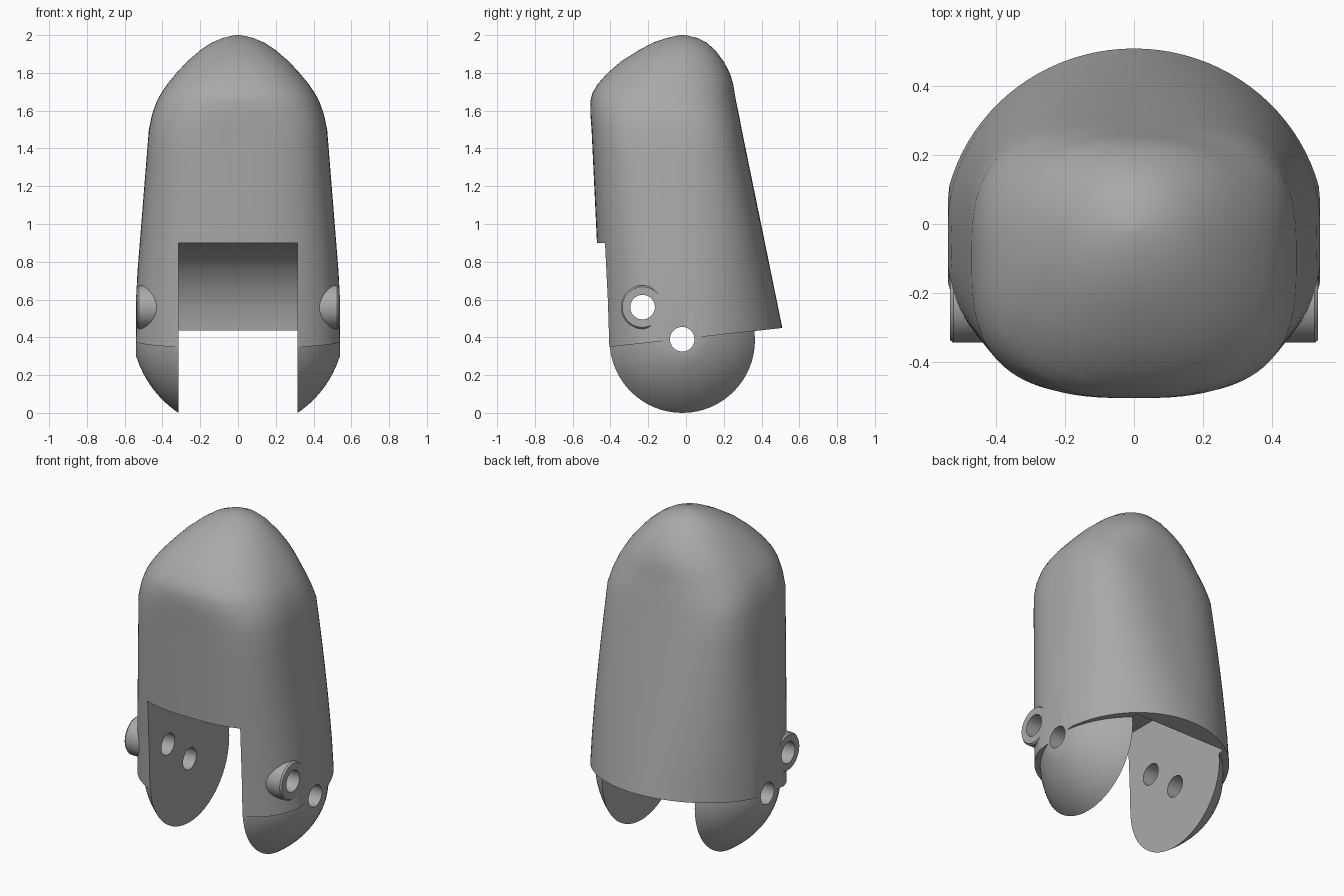
import bpy, bmesh, math
from mathutils import Matrix, Vector

if "Cube" in bpy.data.objects:
    bpy.data.objects.remove(bpy.data.objects["Cube"], do_unlink=True)

grey = bpy.data.materials.new("plain grey")
grey.use_nodes = True
colour = (0.4, 0.4, 0.4, 1)
grey.diffuse_color = colour
grey.node_tree.nodes["Principled BSDF"].inputs["Base Color"].default_value = colour

SLOT = 0.315          # half width of the fork gap
PIN_Y, PIN_Z = -0.02, 0.385
SIDE = 0.54           # flat limit of the flanks


def add_object(name, bm):
    bmesh.ops.recalc_face_normals(bm, faces=bm.faces)
    mesh = bpy.data.meshes.new(name)
    bm.to_mesh(mesh)
    bm.free()
    mesh.materials.append(grey)
    obj = bpy.data.objects.new(name, mesh)
    bpy.context.collection.objects.link(obj)
    return obj


def loft(name, rings):
    bm = bmesh.new()
    loops = [[bm.verts.new(p) for p in ring] for ring in rings]
    n = len(loops[0])
    for a, b in zip(loops, loops[1:]):
        for i in range(n):
            j = (i + 1) % n
            bm.faces.new((a[i], a[j], b[j], b[i]))
    bm.faces.new(loops[0])
    bm.faces.new(loops[-1])
    return add_object(name, bm)


def x_circle(x, r, y, z, n=64):
    return [(x, y + r * math.cos(2 * math.pi * i / n), z + r * math.sin(2 * math.pi * i / n))
            for i in range(n)]


def x_lathe(name, profile, y, z):
    return loft(name, [x_circle(x, r, y, z) for x, r in profile])


def boolean(target, tool, operation):
    mod = target.modifiers.new("boolean", "BOOLEAN")
    mod.operation, mod.solver, mod.object = operation, "EXACT", tool
    graph = bpy.context.evaluated_depsgraph_get()
    mesh = bpy.data.meshes.new_from_object(target.evaluated_get(graph))
    target.modifiers.clear()
    target.data = mesh
    bpy.data.objects.remove(tool, do_unlink=True)


def section(z, w, front, back, mid, nf, nb, slanted=False, n=96):
    """Rounded outline with its own squareness at the front and back."""
    ring = []
    for i in range(n):
        a = 2 * math.pi * i / n
        c, s = math.cos(a), math.sin(a)
        e, reach = (nb, back - mid) if s >= 0 else (nf, mid - front)
        x = math.copysign(w * abs(c) ** (2 / e), c)
        y = mid + math.copysign(reach * abs(s) ** (2 / e), s)
        x = max(-SIDE, min(SIDE, x))
        ring.append((x, y, 0.42 + 0.11 * (y - 0.24) if slanted else z))
    return ring


# Body: tapering sleeve below a rounded dome
low = (0.45, 0.556, -0.45, 0.51, -0.03, 2.5, 2.0)
high = (1.5, 0.472, -0.5, 0.295, -0.1, 3.0, 3.0)
rings = [section(*low, slanted=True)]
for k in range(1, 8):
    t = k / 7
    rings.append(section(*[a + (b - a) * t for a, b in zip(low, high)]))
dome = [(1.58, 0.455, -0.506, 0.28, 2.8), (1.65, 0.43, -0.506, 0.265, 2.6),
        (1.69, 0.408, -0.497, 0.258, 2.5), (1.74, 0.375, -0.468, 0.25, 2.4),
        (1.8, 0.325, -0.415, 0.232, 2.3), (1.86, 0.27, -0.345, 0.2, 2.2),
        (1.92, 0.2, -0.25, 0.155, 2.1), (1.96, 0.14, -0.175, 0.11, 2),
        (1.985, 0.08, -0.1, 0.06, 2), (2.0, 0.015, -0.035, -0.005, 2)]
for z, w, f, b, e in dome:
    rings.append(section(z, w, f, b, (f + b) / 2, e, e))
body = loft("fork_body", rings)

# Rounded lugs and hollow side bosses
for side in (-1, 1):
    xs = [0.28 + (SIDE - 0.28) * k / 14 for k in range(15)]
    lug = x_lathe("lug", [(side * x, math.sqrt(0.565 ** 2 - x * x) - 0.084) for x in xs],
                  PIN_Y, PIN_Z)
    boolean(body, lug, "UNION")
    boss = x_lathe("boss", [(side * 0.34, 0.115), (side * 0.525, 0.115), (side * 0.535, 0.107)],
                   -0.23, 0.56)
    boolean(body, boss, "UNION")

# Fork gap with a curved back wall
outline = [(-1, -0.3), (-1, 0.9)]
for k in range(25):
    a = math.pi / 2 * (1 - k / 24)
    outline.append((PIN_Y + 0.42 * math.cos(a), 0.4 + 0.5 * math.sin(a)))
outline.append((0.4, -0.3))
gap = loft("gap_cutter", [[(x, y, z) for y, z in outline] for x in (-SLOT, SLOT)])
boolean(body, gap, "DIFFERENCE")

# Two pin holes through both lugs
for y, z in ((-0.23, 0.56), (PIN_Y, 0.39)):
    boolean(body, x_lathe("hole_cutter", [(-1, 0.065), (1, 0.065)], y, z), "DIFFERENCE")

bpy.ops.object.select_all(action="DESELECT")
body.select_set(True)
bpy.context.view_layer.objects.active = body
bpy.ops.object.shade_smooth_by_angle(angle=math.radians(32))
